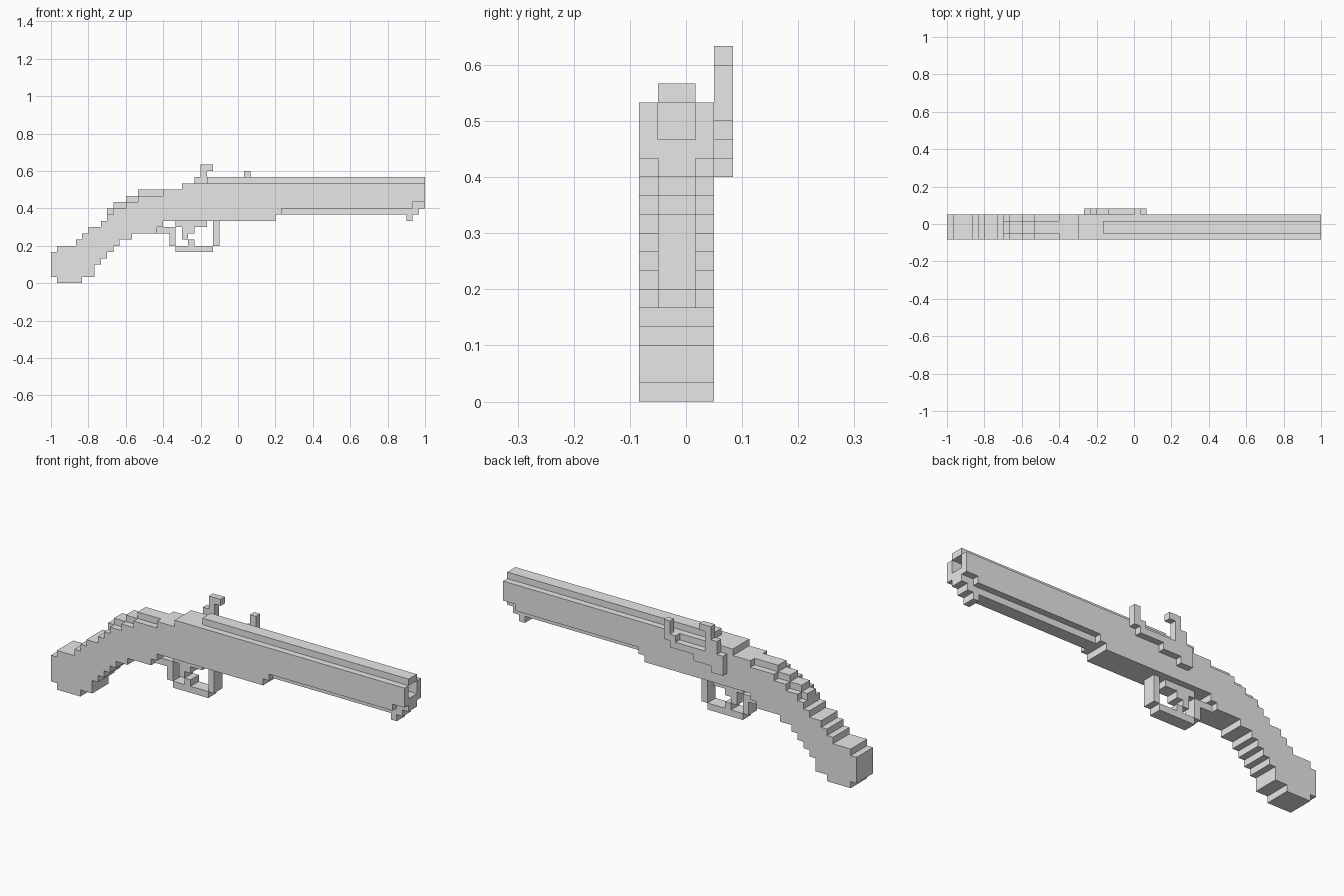
import bpy
import bmesh

# Remove the default cube
cube = bpy.data.objects.get("Cube")
if cube:
    bpy.data.objects.remove(cube)

UNIT = 1 / 30  # one block

# Single flat colour
grey = bpy.data.materials.new("plain_grey")
grey.use_nodes = True
grey.diffuse_color = (0.8, 0.8, 0.8, 1)
grey.node_tree.nodes["Principled BSDF"].inputs["Base Color"].default_value = (0.8, 0.8, 0.8, 1)


def place(x, y, z):
    """Block coordinates to world coordinates."""
    return (x * UNIT - 1, (y - 2.5) * UNIT, z * UNIT)


def finish(name, bm):
    bmesh.ops.recalc_face_normals(bm, faces=bm.faces)
    mesh = bpy.data.meshes.new(name)
    bm.to_mesh(mesh)
    bm.free()
    mesh.materials.append(grey)
    obj = bpy.data.objects.new(name, mesh)
    bpy.context.collection.objects.link(obj)
    return obj


def stairs(steps, end):
    """Stepped line from (start x, height) pairs."""
    line = []
    for i, (x, z) in enumerate(steps):
        nxt = steps[i + 1][0] if i + 1 < len(steps) else end
        line += [(x, z), (nxt, z)]
    return line


def slab(name, top, bottom, end, y0, y1):
    """Extrude the area between two stepped lines across the width."""
    outline = stairs(top, end) + stairs(bottom, end)[::-1]
    bm = bmesh.new()
    face = bm.faces.new([bm.verts.new(place(x, y0, z)) for x, z in outline])
    out = bmesh.ops.extrude_face_region(bm, geom=[face])
    moved = [v for v in out["geom"] if isinstance(v, bmesh.types.BMVert)]
    bmesh.ops.translate(bm, verts=moved, vec=(0, (y1 - y0) * UNIT, 0))
    return finish(name, bm)


def blocks(name, boxes, y0, y1):
    """Join (x0, x1, z0, z1) boxes sharing one width into a part."""
    bm = bmesh.new()
    for x0, x1, z0, z1 in boxes:
        lo, hi = place(x0, y0, z0), place(x1, y1, z1)
        verts = bmesh.ops.create_cube(bm, size=1)["verts"]
        for v in verts:
            v.co = [lo[k] if v.co[k] < 0 else hi[k] for k in range(3)]
    return finish(name, bm)


# Grip, stock and barrel in one stepped profile
slab("stock_and_barrel",
     [(0, 5), (1, 6), (4, 7), (5, 8), (6, 9), (8, 10), (9, 11), (10, 12),
      (12, 13), (14, 14), (18, 15), (21, 16)],
     [(0, 1), (1, 0), (5, 1), (7, 3), (8, 4), (9, 5), (10, 6), (11, 7),
      (13, 8), (17, 9), (18, 10), (36, 11), (37, 12)],
     57, 0, 4)

# Raised spine over the wrist
slab("wrist_spine", [(9, 12), (10, 13), (12, 14), (14, 15)],
     [(9, 11), (10, 12), (12, 13), (14, 14)], 18, 1, 3)

# Barrel rib, open muzzle and ramrod
blocks("barrel_rib", [(25, 60, 16, 17)], 1, 3)
for side, y in (("right", 0), ("left", 3)):
    blocks("muzzle_wall_" + side, [(57, 58, 12, 16), (58, 60, 13, 16)], y, y + 1)
blocks("muzzle_floor", [(57, 60, 12, 14)], 1, 3)
blocks("ramrod", [(36, 58, 11, 12)], 1, 3)
blocks("ramrod_tip", [(57, 58, 10, 11), (58, 59, 11, 12)], 1, 3)

# Trigger guard and trigger
blocks("trigger_guard",
       [(17, 19, 8, 9), (19, 20, 6, 9), (20, 26, 5, 6), (26, 27, 6, 10)], 1, 3)
blocks("trigger", [(20, 25, 9, 10), (21, 23, 8, 9), (21, 22, 7, 8), (22, 23, 6, 7)], 1, 3)

# Lock on the left side
blocks("lock_plate", [(22, 24, 12, 13), (22, 27, 13, 15), (27, 29, 14, 15)], 4, 5)
blocks("hammer", [(23, 25, 15, 17), (24, 25, 17, 18), (24, 26, 18, 19)], 4, 5)
blocks("striker", [(29, 31, 14, 15), (31, 32, 15, 18), (30, 31, 15, 16)], 4, 5)
